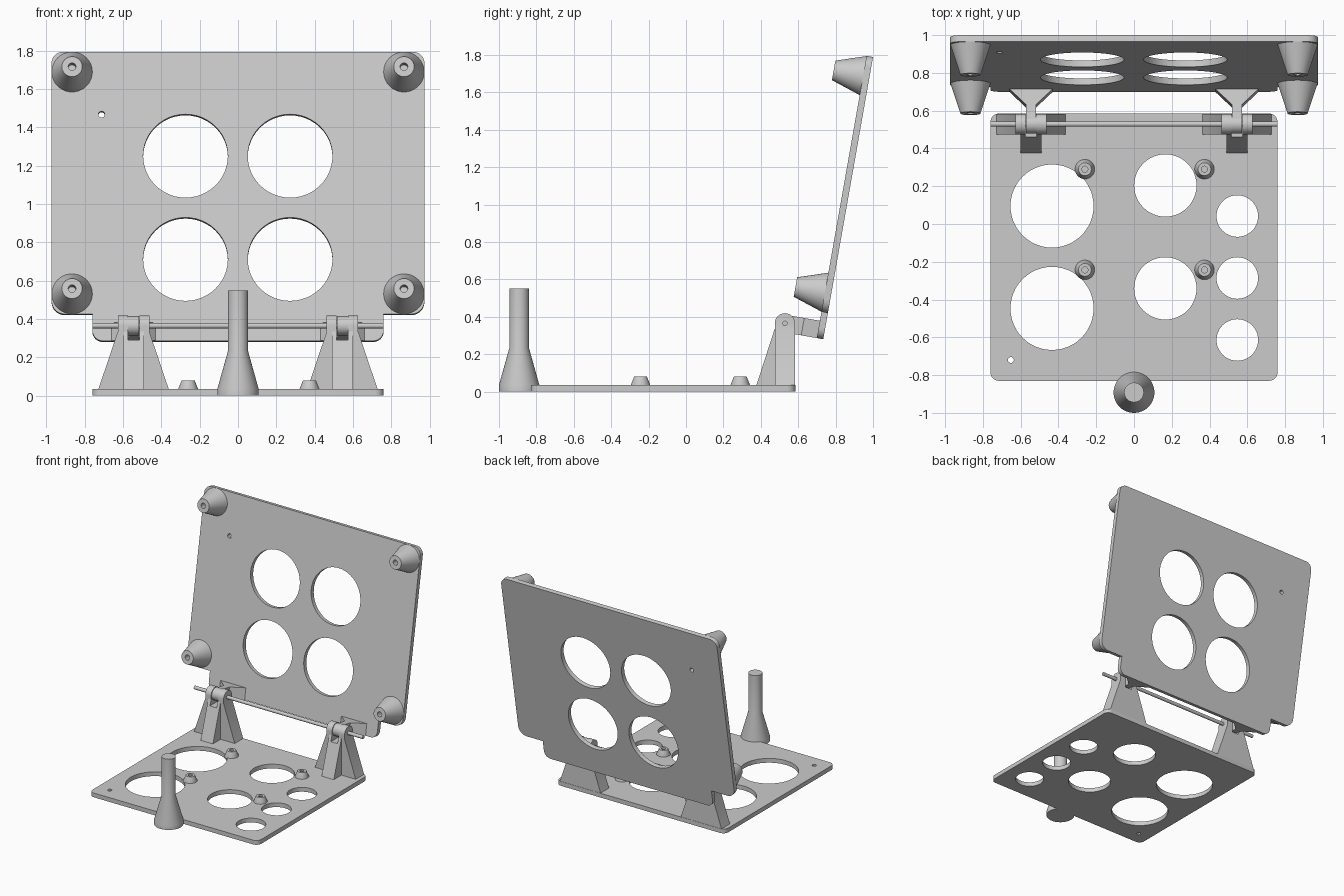
import bpy, bmesh
from math import sin, cos, pi, radians, atan2, tan
from mathutils import Matrix, Vector

cube = bpy.data.objects.get("Cube")
if cube:
    bpy.data.objects.remove(cube)

grey = bpy.data.materials.new("plain grey")
grey.use_nodes = True
COLOUR = (0.6, 0.6, 0.6, 1)
grey.diffuse_color = COLOUR
grey.node_tree.nodes["Principled BSDF"].inputs["Base Color"].default_value = COLOUR

SIDE = Matrix(((0, 0, 1, 0), (1, 0, 0, 0), (0, 1, 0, 0), (0, 0, 0, 1)))  # (y, z) along x
PLAN = SIDE @ SIDE                                                     # (z, x) along y
FRONT = Matrix.Rotation(pi / 2, 4, 'X')                                # (x, z) along -y
T = Matrix.Translation


def finish(name, bm, matrix):
    bmesh.ops.remove_doubles(bm, verts=bm.verts, dist=1e-5)
    bmesh.ops.recalc_face_normals(bm, faces=bm.faces)
    bm.transform(matrix)
    mesh = bpy.data.meshes.new(name)
    bm.to_mesh(mesh)
    bm.free()
    mesh.materials.append(grey)
    obj = bpy.data.objects.new(name, mesh)
    bpy.context.collection.objects.link(obj)
    return obj


def circle(x, y, r, n=48):
    return [(x + r * cos(2 * pi * i / n), y + r * sin(2 * pi * i / n)) for i in range(n)]


def rounded(corners, steps=8):
    """Polygon from (x, y, radius) corners."""
    out = []
    for i, (x, y, r) in enumerate(corners):
        p = Vector((x, y))
        if not r:
            out.append((x, y))
            continue
        a = (Vector(corners[i - 1][:2]) - p).normalized()
        b = (Vector(corners[(i + 1) % len(corners)][:2]) - p).normalized()
        half = a.angle(b) / 2
        centre = p + (a + b).normalized() * r / sin(half)
        s = p + a * r / tan(half) - centre
        e = p + b * r / tan(half) - centre
        start = atan2(s.y, s.x)
        turn = (atan2(e.y, e.x) - start + pi) % (2 * pi) - pi
        for k in range(steps + 1):
            t = start + turn * k / steps
            out.append((centre.x + r * cos(t), centre.y + r * sin(t)))
    return out


def plate(name, loops, depth, matrix=Matrix()):
    """Flat outline with holes, extruded from local z = 0 to depth."""
    curve = bpy.data.curves.new(name, 'CURVE')
    curve.dimensions = '2D'
    curve.fill_mode = 'BOTH'
    curve.extrude = depth / 2
    for loop in loops:
        spline = curve.splines.new('POLY')
        spline.points.add(len(loop) - 1)
        for point, (x, y) in zip(spline.points, loop):
            point.co = (x, y, 0, 1)
        spline.use_cyclic_u = True
    temp = bpy.data.objects.new(name, curve)
    mesh = bpy.data.meshes.new_from_object(temp)
    bpy.data.objects.remove(temp)
    bm = bmesh.new()
    bm.from_mesh(mesh)
    bpy.data.meshes.remove(mesh)
    bpy.data.curves.remove(curve)
    return finish(name, bm, matrix @ T((0, 0, depth / 2)))


def lathe(name, profile, matrix, steps=48):
    bm = bmesh.new()
    verts = [bm.verts.new((r, 0, z)) for r, z in profile]
    edges = [bm.edges.new(pair) for pair in zip(verts, verts[1:])]
    bmesh.ops.spin(bm, geom=verts + edges, cent=(0, 0, 0), axis=(0, 0, 1),
                   angle=2 * pi, steps=steps, use_merge=False)
    return finish(name, bm, matrix)


def boolean(obj, cutter, operation):
    mod = obj.modifiers.new("cut", 'BOOLEAN')
    mod.operation = operation
    mod.solver = 'EXACT'
    mod.object = cutter
    graph = bpy.context.evaluated_depsgraph_get()
    graph.update()
    mesh = bpy.data.meshes.new_from_object(obj.evaluated_get(graph))
    obj.modifiers.clear()
    obj.data = mesh


THICK = 0.035
parts = []

# Base panel with round cut-outs
W = 0.76
holes = [circle(-0.434, y, 0.22) for y in (0.095, -0.447)]
holes += [circle(0.166, y, 0.165) for y in (0.204, -0.341)]
holes += [circle(0.547, y, 0.11) for y in (0.042, -0.286, -0.614)]
holes.append(circle(-0.652, -0.72, 0.016, 12))
outline = rounded([(-W, -0.83, 0.045), (W, -0.83, 0.045), (W, 0.585, 0.045), (-W, 0.585, 0.045)])
parts.append(plate("base_panel", [outline] + holes, THICK))

# Small standoffs and the front post
for x in (-0.26, 0.373):
    for y in (0.29, -0.243):
        parts.append(lathe("standoff", [(0, THICK - 0.01), (0.052, THICK - 0.01), (0.052, THICK), (0.034, 0.08),
                                        (0.016, 0.08), (0.016, 0.045), (0, 0.045)], T((x, y, 0)), 32))
parts.append(lathe("front_post", [(0, 0), (0.108, 0), (0.108, THICK), (0.052, 0.235),
                                  (0.052, 0.55), (0, 0.55)], T((0, -0.892, 0))))

# Hinge rod
PIN_Y, PIN_Z = 0.529, 0.365
parts.append(plate("hinge_rod", [circle(PIN_Y, PIN_Z, 0.014, 24)], 2 * W, T((-W, 0, 0)) @ SIDE))

# Tilted lid: local x across, y up the panel, z out of its front face
LID = T((0, 0.734, 0.28)) @ Matrix.Rotation(radians(80), 4, 'X')
TOP, STEP, LW = 1.532, 0.142, 0.973
right = [(W, 0, 0.055), (W, STEP, 0), (LW, STEP, 0.07), (LW, TOP, 0.06)]
outline = rounded(right + [(-x, y, r) for x, y, r in reversed(right)])
holes = [circle(x, y, 0.221) for x in (-0.274, 0.272) for y in (0.433, 0.98)]
holes.append(circle(-0.712, 1.2, 0.017, 16))
parts.append(plate("lid_panel", [outline] + holes, THICK, LID))

# Conical feet on the lid corners
for x in (-0.866, 0.866):
    for y in (STEP + 0.107, TOP - 0.107):
        parts.append(lathe("lid_foot", [(0, 0), (0.106, 0), (0.053, 0.16), (0.02, 0.16),
                                        (0.02, 0.1), (0, 0.1)], LID @ T((x, y, THICK))))

ARM_H, PIN_OUT = 0.094, 0.219
for x in (-0.545, 0.545):
    # Hinge tower: tapered block, rounded over the pin, slotted for the lid arm
    place = T((x, 0, 0))
    taper = [(-0.185, 0.03), (0.185, 0.03), (0.082, 0.335), (0.082, 0.45), (-0.082, 0.45), (-0.082, 0.335)]
    tower = plate("hinge_tower", [taper], 0.2, place @ T((0, 0.63, 0)) @ FRONT)
    back, front = PIN_Y + 0.054, PIN_Y - 0.054
    arch = rounded([(front, 0, 0), (back, 0, 0), (back, PIN_Z + 0.054, 0.0535), (front, PIN_Z + 0.054, 0.0535)])
    arch_cutter = plate("arch_cutter", [arch], 0.6, place @ T((-0.3, 0, 0)) @ SIDE)
    boolean(tower, arch_cutter, 'INTERSECT')
    gusset = plate("tower_gusset", [[(0.375, 0.03), (0.49, 0.03), (0.49, 0.335), (0.474, 0.335)]],
                   0.11, place @ T((-0.055, 0, 0)) @ SIDE)
    slot_cutter = plate("slot_cutter", [[(0.3, 0.29), (0.7, 0.29), (0.7, 0.5), (0.3, 0.5)]],
                        0.06, place @ T((-0.03, 0, 0)) @ SIDE)
    for part in (tower, gusset):
        boolean(part, slot_cutter, 'DIFFERENCE')
        parts.append(part)
    for cutter in (arch_cutter, slot_cutter):
        bpy.data.objects.remove(cutter)

    # Lid arm flaring out towards the lid, with a round knuckle on the pin
    half = [(THICK - 0.005, 0.12), (0.12, 0.026), (PIN_OUT, 0.026)]
    arm = half + [(a, -b) for a, b in reversed(half)]
    parts.append(plate("lid_arm", [arm], ARM_H, LID @ place @ PLAN))
    parts.append(plate("arm_knuckle", [circle(PIN_Y, PIN_Z, 0.05)], 0.056, place @ T((-0.028, 0, 0)) @ SIDE))

# Smooth the round walls, keep the edges crisp
bpy.ops.object.select_all(action='DESELECT')
for part in parts:
    part.select_set(True)
bpy.context.view_layer.objects.active = parts[0]
bpy.ops.object.shade_smooth_by_angle(angle=radians(30))
